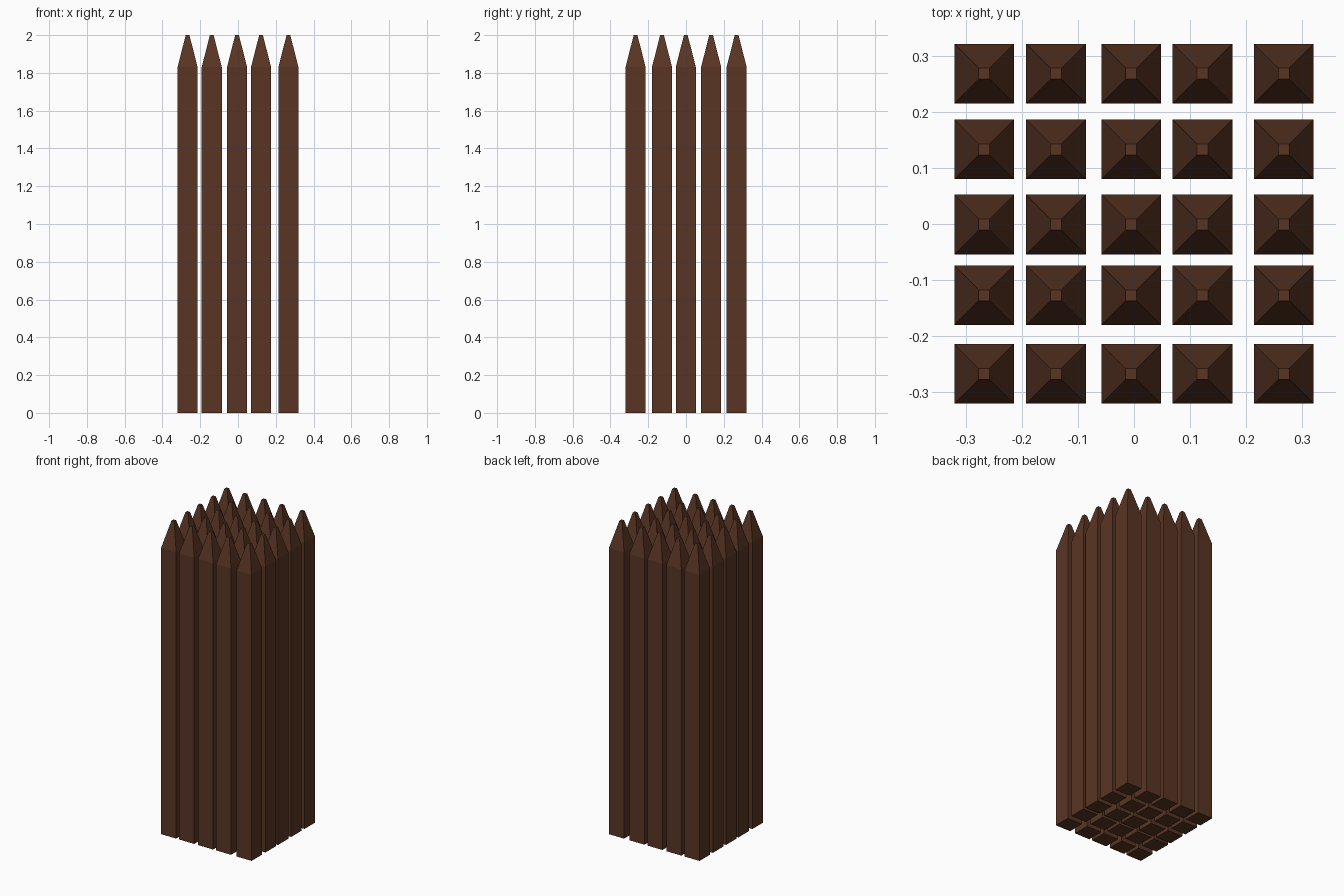
import bpy, bmesh

if "Cube" in bpy.data.objects:
    bpy.data.objects.remove(bpy.data.objects["Cube"])

# Dark brown wood, shared by every stake
wood = bpy.data.materials.new("dark_brown_wood")
wood.diffuse_color = (0.100, 0.036, 0.017, 1.0)
wood.use_nodes = True
wood.node_tree.nodes["Principled BSDF"].inputs["Base Color"].default_value = wood.diffuse_color

HALF, TIP = 0.0532, 0.0098        # half widths of shaft and blunt tip
SHOULDER, HEIGHT = 1.83, 2.0


def stake_mesh():
    """Square post tapering to a small blunt point."""
    bm = bmesh.new()
    rings = []
    for z, h in ((0, HALF), (SHOULDER, HALF), (HEIGHT, TIP)):
        rings.append([bm.verts.new((sx * h, sy * h, z))
                      for sx, sy in ((-1, -1), (1, -1), (1, 1), (-1, 1))])
    for low, high in zip(rings, rings[1:]):
        for i in range(4):
            j = (i + 1) % 4
            bm.faces.new((low[i], low[j], high[j], high[i]))
    bm.faces.new(rings[0][::-1])
    bm.faces.new(rings[-1])
    mesh = bpy.data.meshes.new("stake")
    bm.to_mesh(mesh)
    bm.free()
    mesh.materials.append(wood)
    return mesh


# Slightly uneven 5 x 5 grid of stakes
columns = (-0.267, -0.139, -0.005, 0.122, 0.267)
rows = (-0.267, -0.127, -0.001, 0.133, 0.268)
mesh = stake_mesh()
for r, y in enumerate(rows, 1):
    for c, x in enumerate(columns, 1):
        stake = bpy.data.objects.new(f"stake_row{r}_col{c}", mesh)
        stake.location = (x, y, 0)
        bpy.context.collection.objects.link(stake)
